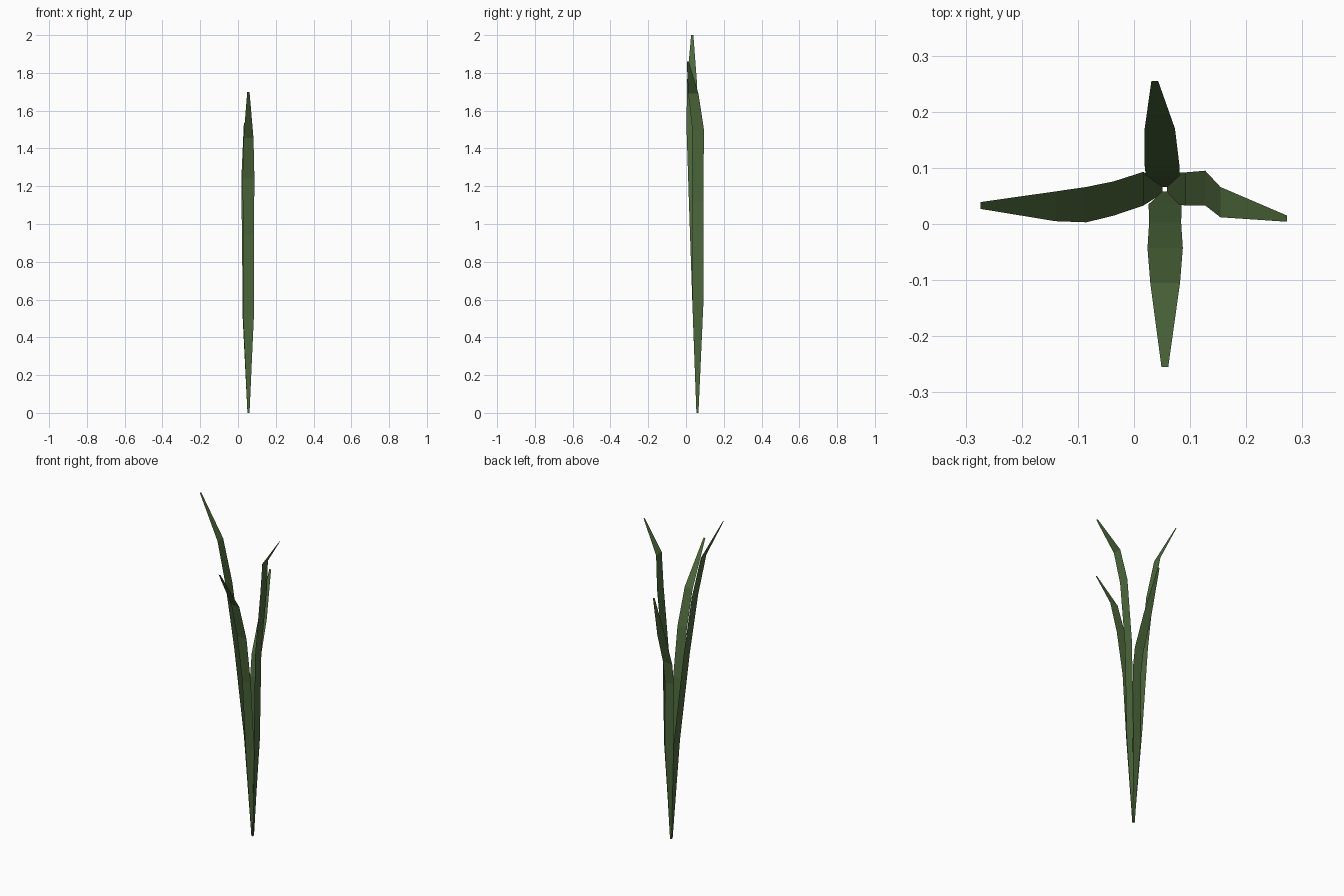
import bpy

leaf = bpy.data.materials.new("leaf_green")
leaf.diffuse_color = (0.075, 0.14, 0.045, 1)


def blade(name, axis, rows, flip):
    """Flat strip; each row is (outward position, height, side edge a, side edge b)."""
    verts = []
    for out, z, a, b in rows:
        for side in (a, b):
            verts.append((out, side, z) if axis == "x" else (side, out, z))
    faces = []
    for i in range(0, 2 * len(rows) - 2, 2):
        f = (i, i + 1, i + 3, i + 2)
        faces.append(f[::-1] if flip else f)
    mesh = bpy.data.meshes.new(name)
    mesh.from_pydata(verts, [], faces)
    mesh.materials.append(leaf)
    obj = bpy.data.objects.new(name, mesh)
    bpy.context.collection.objects.link(obj)


# Tall blade bending left
blade("left_blade", "x", [
    (0.051, 0, 0.055, 0.066), (0.017, 0.60, 0.033, 0.093),
    (-0.036, 1.13, 0.015, 0.076), (-0.085, 1.50, 0.003, 0.066),
    (-0.14, 1.75, 0.005, 0.058), (-0.274, 2.0, 0.027, 0.039)], True)

# Blade bending right
blade("right_blade", "x", [
    (0.059, 0, 0.055, 0.066), (0.082, 0.58, 0.034, 0.092),
    (0.092, 1.12, 0.033, 0.092), (0.127, 1.50, 0.033, 0.095),
    (0.154, 1.69, 0.012, 0.066), (0.273, 1.86, 0.004, 0.015)], False)

# Blade bending to the front
blade("front_blade", "y", [
    (0.058, 0, 0.05, 0.061), (0.035, 0.53, 0.026, 0.085),
    (0.003, 0.95, 0.027, 0.084), (-0.043, 1.24, 0.024, 0.087),
    (-0.105, 1.455, 0.029, 0.082), (-0.255, 1.70, 0.049, 0.061)], False)

# Short blade bending to the back
blade("back_blade", "y", [
    (0.066, 0, 0.05, 0.061), (0.084, 0.50, 0.025, 0.08),
    (0.086, 0.95, 0.021, 0.081), (0.104, 1.08, 0.019, 0.081),
    (0.17, 1.27, 0.019, 0.073), (0.255, 1.535, 0.031, 0.043)], True)
